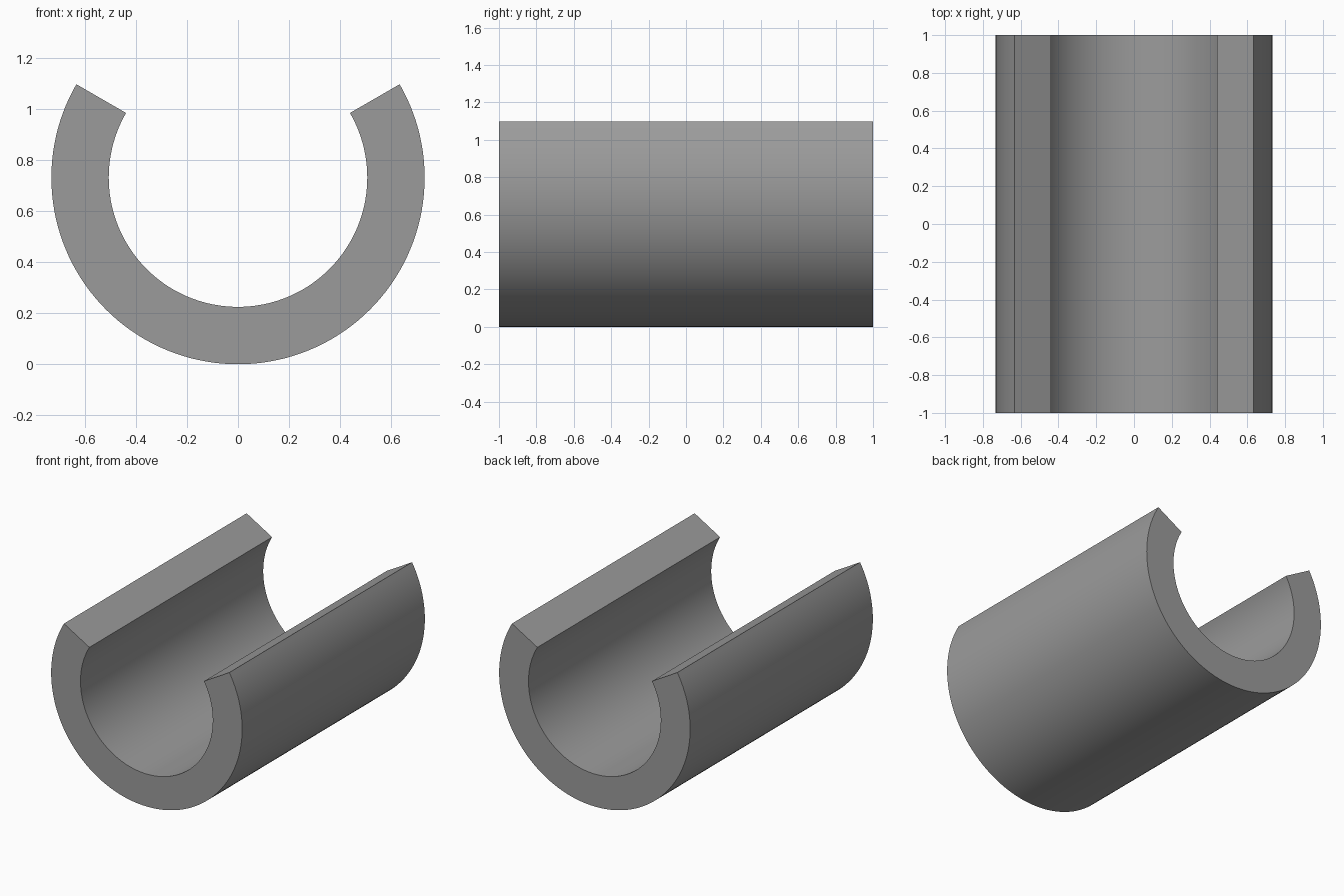
import bpy, bmesh, math

if "Cube" in bpy.data.objects:
    bpy.data.objects.remove(bpy.data.objects["Cube"])

R_OUT, R_IN, HALF_LEN = 0.732, 0.507, 1.0
OPENING = math.radians(30)      # lip angle above horizontal
STEPS = 96

grey = bpy.data.materials.new("mid grey")
grey.diffuse_color = (0.33, 0.33, 0.33, 1)
grey.use_nodes = True
grey.node_tree.nodes["Principled BSDF"].inputs["Base Color"].default_value = grey.diffuse_color

# C-shaped section: outer arc under the bottom, then inner arc back
start, sweep = math.pi - OPENING, math.pi + 2 * OPENING
angles = [start + sweep * i / STEPS for i in range(STEPS + 1)]


def arc(bm, radius, y):
    return [bm.verts.new((radius * math.cos(a), y, R_OUT + radius * math.sin(a))) for a in angles]


bm = bmesh.new()
of, inf = arc(bm, R_OUT, -HALF_LEN), arc(bm, R_IN, -HALF_LEN)
ob, inb = arc(bm, R_OUT, HALF_LEN), arc(bm, R_IN, HALF_LEN)

# Curved walls and end rings
for a, b in ((of, ob), (ob, inb), (inb, inf), (inf, of)):
    for i in range(STEPS):
        bm.faces.new((a[i], a[i + 1], b[i + 1], b[i]))
# Flat lips along the slot
for i in (0, STEPS):
    bm.faces.new((of[i], ob[i], inb[i], inf[i]))
bmesh.ops.recalc_face_normals(bm, faces=bm.faces[:])

mesh = bpy.data.meshes.new("slotted_sleeve")
bm.to_mesh(mesh)
bm.free()
mesh.materials.append(grey)
sleeve = bpy.data.objects.new("slotted_sleeve", mesh)
bpy.context.collection.objects.link(sleeve)

# Smooth curves, crisp rims
bpy.context.view_layer.objects.active = sleeve
sleeve.select_set(True)
bpy.ops.object.shade_smooth_by_angle(angle=math.radians(30))
